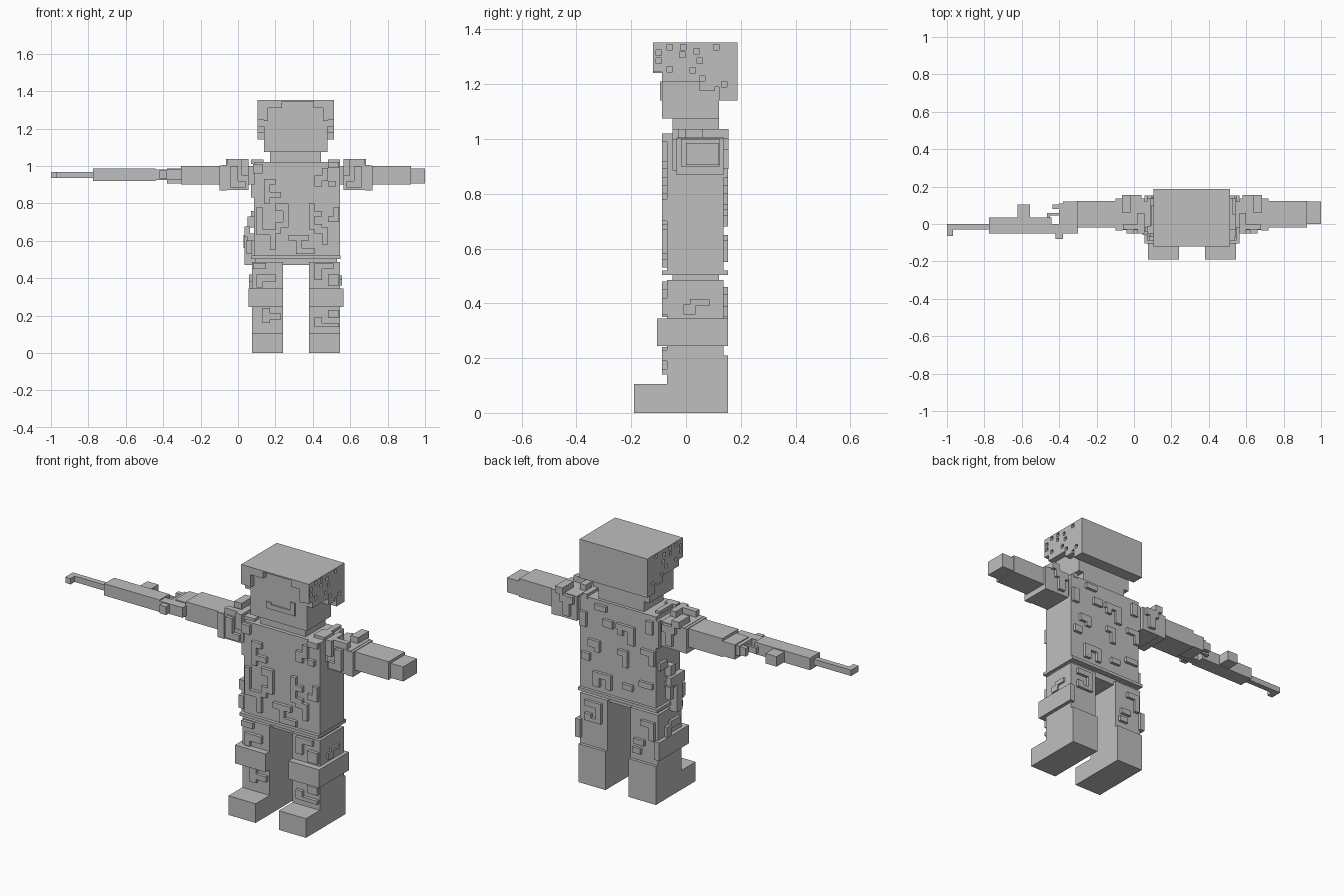
import bpy, bmesh

MID = 0.31  # body centre line in x

grey = bpy.data.materials.new("light_grey")
grey.diffuse_color = (0.52, 0.52, 0.52, 1)


def finish(name, bm):
    bmesh.ops.recalc_face_normals(bm, faces=bm.faces)
    me = bpy.data.meshes.new(name)
    bm.to_mesh(me)
    bm.free()
    ob = bpy.data.objects.new(name, me)
    bpy.context.collection.objects.link(ob)
    me.materials.append(grey)
    return ob


def boxes(name, *items, flip=False):
    """One object from boxes (x0, x1, y0, y1, z0, z1)."""
    bm = bmesh.new()
    for x0, x1, y0, y1, z0, z1 in items:
        if flip:
            x0, x1 = 2 * MID - x1, 2 * MID - x0
        vs = bmesh.ops.create_cube(bm, size=1)["verts"]
        for v in vs:
            v.co = (x0 + (v.co.x + .5) * (x1 - x0),
                    y0 + (v.co.y + .5) * (y1 - y0),
                    z0 + (v.co.z + .5) * (z1 - z0))
    return finish(name, bm)


def patches(name, y0, y1, rects):
    """Raised patches on a front or back face, (x0, x1, z0, z1) in hundredths."""
    boxes(name, *[(a / 100, b / 100, y0, y1, c / 100, d / 100) for a, b, c, d in rects])


def prism(name, pts, axis, lo, hi):
    """Outline extruded along x or y."""
    bm = bmesh.new()
    put = (lambda p, t: (t, p[0], p[1])) if axis == "x" else (lambda p, t: (p[0], t, p[1]))
    f = bm.faces.new([bm.verts.new(put(p, lo)) for p in pts])
    ext = bmesh.ops.extrude_face_region(bm, geom=[f])["geom"]
    for v in ext:
        if isinstance(v, bmesh.types.BMVert):
            v.co["xyz".index(axis)] = hi
    return finish(name, bm)


def pierce(ob, cutter):
    """Cut small pits into a part."""
    m = ob.modifiers.new("pits", "BOOLEAN")
    m.operation, m.solver, m.object = "DIFFERENCE", "EXACT", cutter
    cutter.hide_render = True
    cutter.hide_viewport = True


# Head and mouth
boxes("head", (.138, .478, -.088, .155, 1.14, 1.352), (.138, .478, -.088, .12, 1.075, 1.15))
boxes("mouth", (.235, .41, -.095, -.08, 1.14, 1.165), (.235, .265, -.095, -.08, 1.16, 1.175),
      (.38, .41, -.095, -.08, 1.16, 1.21))
boxes("neck", (.17, .445, -.05, .12, 1.0, 1.08))

# Hair: crown, back, stepped sides and fringe
crown = boxes("hair_crown", (.103, .513, -.12, .188, 1.35, 1.38))
boxes("hair_back", (.103, .513, .153, .188, 1.14, 1.352))
side = [(-.12, 1.352), (-.12, 1.245), (-.088, 1.245), (-.088, 1.21), (.05, 1.21), (.05, 1.175),
        (.105, 1.175), (.105, 1.19), (.12, 1.19), (.12, 1.14), (.154, 1.14), (.154, 1.352)]
side_r = prism("hair_side_right", side, "x", .478, .513)
side_l = prism("hair_side_left", side, "x", .103, .138)
fringe = [(.138, 1.352), (.138, 1.24), (.16, 1.24), (.16, 1.31), (.235, 1.31), (.235, 1.345),
          (.405, 1.345), (.405, 1.31), (.455, 1.31), (.455, 1.24), (.478, 1.24), (.478, 1.352)]
prism("hair_fringe", fringe, "y", -.12, -.085)

# Pits in the hair
dots = [(-.06, 1.335), (-.01, 1.335), (.11, 1.335), (-.1, 1.315), (.04, 1.32), (-.013, 1.307),
        (-.1, 1.285), (.05, 1.285), (-.06, 1.255), (.025, 1.25), (.06, 1.22), (.14, 1.2)]
for ob, lo, hi in ((side_r, .495, .53), (side_l, .09, .12)):
    pierce(ob, boxes(ob.name + "_cutter", *[(lo, hi, y - .01, y + .01, z - .01, z + .01)
                                            for y, z in dots]))
spots = [(20, -8), (16, -3), (19, 4), (24, 7), (28, 3), (31, 17), (30, -7), (35, -2), (42, -9),
         (47, -4), (22, 13), (16, 10), (35, 12), (46, 12), (48, 5), (27, 12), (38, -8)]
streaks = [(.24, .29, .10, .11), (.36, .38, .02, .10), (.40, .42, -.03, .06), (.30, .34, -.02, -.005),
           (.43, .48, -.07, -.055), (.45, .465, .03, .08), (.20, .25, -.04, -.02)]
pierce(crown, boxes("hair_crown_cutter",
                    *[(x / 100 - .01, x / 100 + .01, y / 100 - .01, y / 100 + .01, 1.364, 1.4)
                      for x, y in spots],
                    *[(a, b, c, d, 1.364, 1.4) for a, b, c, d in streaks]))

# Torso, belt and pelvis
boxes("torso", (.085, .545, -.07, .137, .51, 1.02))
boxes("belt", (.07, .548, -.088, .153, .503, .52))
boxes("pelvis", (.09, .53, -.05, .12, .47, .51))
patches("torso_front_patches", -.088, -.06, [
    (14, 20, 90, 93), (14, 17, 80, 93), (14, 23, 83, 86), (10, 13, 66, 78), (10, 20, 63, 66),
    (17, 20, 55, 66), (20, 27, 76, 80), (24, 27, 70, 78), (20, 27, 67, 70), (20, 23, 64, 70),
    (38, 41, 66, 80), (41, 45, 73, 76), (41, 45, 66, 69), (48, 54, 99, 102), (45, 48, 92, 99),
    (41, 45, 89, 95), (48, 52, 89, 92), (27, 38, 60, 63), (31, 34, 53, 63), (34, 41, 53, 56),
    (41, 48, 64, 67), (45, 48, 58, 66), (48, 54, 70, 73), (51, 54, 70, 78), (8, 13, 96, 101)])
patches("torso_back_patches", .13, .153, [
    (21, 32, 90, 93), (21, 25, 83, 91), (28, 31, 87, 91), (42, 49, 76, 80), (42, 45, 74, 78),
    (25, 31, 76, 79), (25, 28, 70, 77), (9, 17, 80, 83), (9, 12, 75, 81), (35, 46, 60, 63),
    (35, 38, 55, 61), (42, 46, 55, 61), (10, 18, 62, 65), (34, 40, 89, 93), (48, 53, 68, 72),
    (38, 45, 97, 100), (10, 14, 92, 99), (22, 28, 58, 61), (50, 54, 86, 94)])
boxes("torso_side_patches", (.07, .09, -.07, .02, .83, .9), (.07, .09, .04, .137, .85, 1.0),
      (.07, .09, .06, .12, .72, .76))
boxes("shoulder_straps", (.07, .135, -.05, -.01, 1.01, 1.035), (.09, .115, -.01, .10, 1.01, 1.035),
      (.48, .545, -.03, .05, 1.01, 1.035), (.50, .53, .05, .14, 1.01, 1.035))

# Legs, boots, knee pads and arms, one set per side
for s, flip in (("right", False), ("left", True)):
    def add(name, *b):
        boxes(f"{s}_{name}", *b, flip=flip)
    add("leg", (.38, .545, -.07, .137, .1, .485))
    add("boot", (.38, .545, -.19, .153, 0, .105), (.38, .545, .1, .153, .1, .21))
    add("knee_pad", (.38, .565, -.105, -.06, .245, .345), (.535, .565, -.105, .153, .245, .345))
    add("upper_arm", (.565, .705, -.032, .137, .87, 1.005), (.53, .57, -.02, .12, .90, 1.0))
    add("shoulder_patches", (.565, .60, -.05, .06, 1.0, 1.037), (.60, .68, -.03, .0, 1.0, 1.037),
        (.64, .685, .06, .155, 1.0, 1.037), (.58, .66, -.05, -.03, .885, .92),
        (.62, .66, -.05, -.03, .92, 1.0), (.565, .60, -.05, -.03, .95, 1.02),
        (.58, .66, .13, .155, .96, 1.0), (.60, .64, .13, .155, .89, .96))
    add("cuff", (.68, .72, -.035, .137, .868, 1.003))
    add("forearm", (.70, .925, -.018, .122, .90, 1.0))
    add("hand", (.92, 1.0, 0, .12, .905, .985))

# Raised patches on the legs
patches("leg_front_patches", -.088, -.06, [
    (10, 20, 38, 42), (10, 13, 35, 39), (8, 15, 45, 48), (13, 17, 16, 24), (17, 23, 18, 21),
    (41, 51, 45, 48), (41, 45, 39, 45), (48, 54, 36, 42), (41, 45, 14, 19), (41, 54, 14, 16),
    (48, 54, 19, 23)])
patches("leg_back_patches", .13, .153, [
    (9, 17, 41, 44), (9, 12, 34, 42), (15, 21, 30, 33), (41, 51, 43, 46), (41, 44, 35, 44),
    (47, 51, 35, 39), (44, 47, 35, 37), (17, 22, 25, 28)])
boxes("leg_side_patches", (.54, .555, .015, .085, .39, .415), (.54, .555, -.01, .035, .36, .395),
      (.06, .08, -.04, .04, .38, .42), (.06, .08, .04, .08, .34, .40))

# Hip holster with sidearm
boxes("holster", (.035, .09, -.02, .03, .47, .62), (.05, .09, -.04, .06, .60, .64))
boxes("sidearm", (.035, .065, -.04, .08, .62, .675), (.05, .09, .02, .06, .67, .73),
      (.03, .06, .06, .09, .56, .63), (.045, .075, -.06, -.03, .53, .60))

# Rifle in the left hand, muzzle pointing outwards
boxes("rifle_body", (-.775, -.44, -.05, .035, .92, .985), (-.46, -.30, -.05, .0, .925, .98))
boxes("rifle_barrel", (-1.0, -.76, -.03, 0, .935, .967))
boxes("front_sight", (-1.0, -.968, -.065, -.025, .935, .967))
boxes("rear_sight", (-.42, -.38, -.08, -.045, .93, .975))
boxes("magazine", (-.622, -.555, .03, .105, .925, .98))
boxes("trigger_guard", (-.465, -.45, .0, .06, .935, .967), (-.465, -.39, .045, .06, .935, .967))
boxes("rifle_grip", (-.435, -.38, .08, .105, .93, .975), (-.40, -.375, .0, .11, .925, .98))
